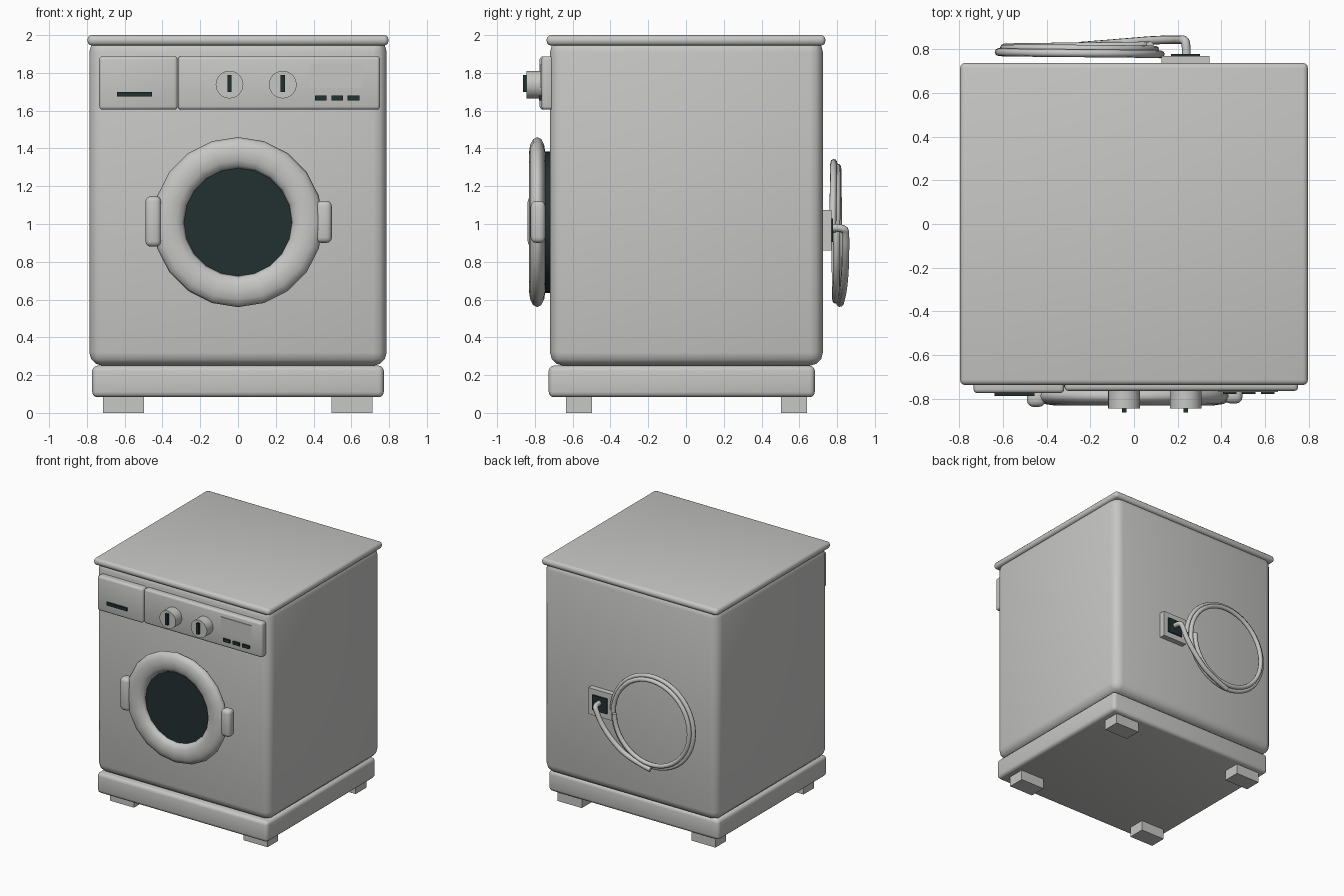
import bpy
import bmesh
from math import cos, sin, pi, radians
from mathutils import Vector, Matrix

cube = bpy.data.objects.get("Cube")
if cube:
    bpy.data.objects.remove(cube, do_unlink=True)


def make_material(name, color):
    mat = bpy.data.materials.new(name)
    mat.use_nodes = True
    mat.diffuse_color = color
    mat.node_tree.nodes["Principled BSDF"].inputs["Base Color"].default_value = color
    return mat


GREY = make_material("light grey enamel", (0.57, 0.57, 0.56, 1))
DARK = make_material("dark glass", (0.016, 0.029, 0.030, 1))


def finish(name, bm, mat, smooth=None):
    bmesh.ops.recalc_face_normals(bm, faces=bm.faces)
    mesh = bpy.data.meshes.new(name)
    bm.to_mesh(mesh)
    bm.free()
    mesh.materials.append(mat)
    obj = bpy.data.objects.new(name, mesh)
    bpy.context.collection.objects.link(obj)
    if smooth:
        bpy.ops.object.select_all(action="DESELECT")
        obj.select_set(True)
        bpy.context.view_layer.objects.active = obj
        bpy.ops.object.shade_smooth_by_angle(angle=radians(smooth))
    return obj


def box(name, x, y, z, mat=GREY, bevel=0, segments=3):
    """Box spanning the given (min, max) ranges, with rounded edges."""
    low, high = Vector((x[0], y[0], z[0])), Vector((x[1], y[1], z[1]))
    bm = bmesh.new()
    bmesh.ops.create_cube(bm, size=1)
    bmesh.ops.scale(bm, vec=high - low, verts=bm.verts)
    bmesh.ops.translate(bm, vec=(low + high) / 2, verts=bm.verts)
    if bevel:
        bmesh.ops.bevel(bm, geom=bm.edges[:], offset=bevel, segments=segments,
                        profile=0.5, affect="EDGES")
    return finish(name, bm, mat, 50 if bevel else None)


def disc(name, x, z, radius, y, mat, sides=32):
    """Cylinder along y between the two y values."""
    bm = bmesh.new()
    bmesh.ops.create_cone(bm, cap_ends=True, segments=sides, radius1=radius,
                          radius2=radius, depth=y[1] - y[0])
    bmesh.ops.rotate(bm, matrix=Matrix.Rotation(pi / 2, 3, "X"), verts=bm.verts)
    bmesh.ops.translate(bm, vec=(x, sum(y) / 2, z), verts=bm.verts)
    return finish(name, bm, mat, 40)


def cable(name, points, radius, kind="POLY"):
    """Round cable swept along a path."""
    curve = bpy.data.curves.new(name, "CURVE")
    curve.dimensions = "3D"
    curve.bevel_depth = radius
    curve.bevel_resolution = 2
    curve.use_fill_caps = True
    spline = curve.splines.new(kind)
    spline.points.add(len(points) - 1)
    for p, co in zip(spline.points, points):
        p.co = (*co, 1)
    if kind == "NURBS":
        spline.order_u = 3
        spline.use_endpoint_u = True
        spline.resolution_u = 6
    spline.use_smooth = True
    curve.materials.append(GREY)
    obj = bpy.data.objects.new(name, curve)
    bpy.context.collection.objects.link(obj)


# Cabinet, lid, plinth and feet
box("cabinet", (-0.787, 0.787), (-0.72, 0.725), (0.25, 1.98), bevel=0.07)
box("lid", (-0.797, 0.797), (-0.738, 0.738), (1.945, 2.0), bevel=0.024)
box("plinth", (-0.772, 0.772), (-0.727, 0.682), (0.083, 0.25), bevel=0.028)
for side, x in (("right", (-0.715, -0.497)), ("left", (0.494, 0.712))):
    for end, y in (("front", (-0.635, -0.497)), ("back", (0.503, 0.641))):
        box(f"{end}_{side}_foot", x, y, (0, 0.09))

# Detergent drawer and control panel
box("detergent_drawer", (-0.735, -0.32), (-0.775, -0.70), (1.605, 1.888), bevel=0.018)
box("drawer_slot", (-0.64, -0.455), (-0.788, -0.77), (1.675, 1.70), DARK)
box("control_panel", (-0.318, 0.752), (-0.765, -0.70), (1.605, 1.888), bevel=0.018)
for name, x in (("program", -0.045), ("temperature", 0.237)):
    disc(f"{name}_knob", x, 1.738, 0.073, (-0.845, -0.755), GREY)
    box(f"{name}_pointer", (x - 0.011, x + 0.011), (-0.863, -0.84), (1.70, 1.79), DARK)
box("display", (0.385, 0.66), (-0.77, -0.76), (1.72, 1.848))
for i in range(3):
    x = 0.407 + 0.087 * i
    box(f"button_{i + 1}", (x, x + 0.062), (-0.778, -0.76), (1.655, 1.68), DARK)

# Door: seal, glass and rounded ring
DOOR_Z = 1.01
disc("door_seal", 0, DOOR_Z, 0.375, (-0.748, -0.70), DARK, 40)
disc("door_glass", 0, DOOR_Z, 0.32, (-0.785, -0.74), DARK, 40)
profile = [(0.368 + 0.082 * cos(a), -0.788 + 0.043 * sin(a))
           for a in (2 * pi * i / 12 for i in range(12))]
bm = bmesh.new()
ring = [bm.verts.new((0, y, r)) for r, y in profile]
edges = [bm.edges.new((ring[i], ring[i - 1])) for i in range(len(ring))]
bmesh.ops.spin(bm, geom=ring + edges, cent=(0, 0, 0), axis=(0, 1, 0),
               angle=2 * pi, steps=20)
bmesh.ops.remove_doubles(bm, verts=bm.verts, dist=0.0005)
bmesh.ops.translate(bm, vec=(0, 0, DOOR_Z), verts=bm.verts)
finish("door_ring", bm, GREY, 60)

# Door latch and hinge
box("door_latch", (-0.49, -0.407), (-0.838, -0.755), (0.88, 1.147), bevel=0.028)
box("door_hinge", (0.412, 0.497), (-0.822, -0.745), (0.90, 1.122), bevel=0.028)

# Power socket on the back
box("socket_plate", (0.125, 0.345), (0.70, 0.77), (0.86, 1.075))
box("socket_insert", (0.17, 0.303), (0.76, 0.779), (0.905, 1.03), DARK)

# Coiled power cable: two turns spiralling inwards, and the lead to the socket
TURN = 40
coil = []
for i in range(2 * TURN + 1):
    t = i / TURN
    a = 2 * pi * t
    radius = 0.378 - 0.025 * t
    coil.append((-0.255 + radius * cos(a), 0.777 + 0.021 * t, 0.955 + radius * sin(a)))
cable("cable_coil", coil, 0.018)
lead = [(0.24, 0.77, 0.98), (0.24, 0.84, 0.98), (0.22, 0.845, 0.95), (0.18, 0.845, 0.86),
        (0.08, 0.842, 0.74), (-0.06, 0.83, 0.63), (-0.25, 0.815, 0.58)]
cable("cable_lead", lead, 0.02, "NURBS")
